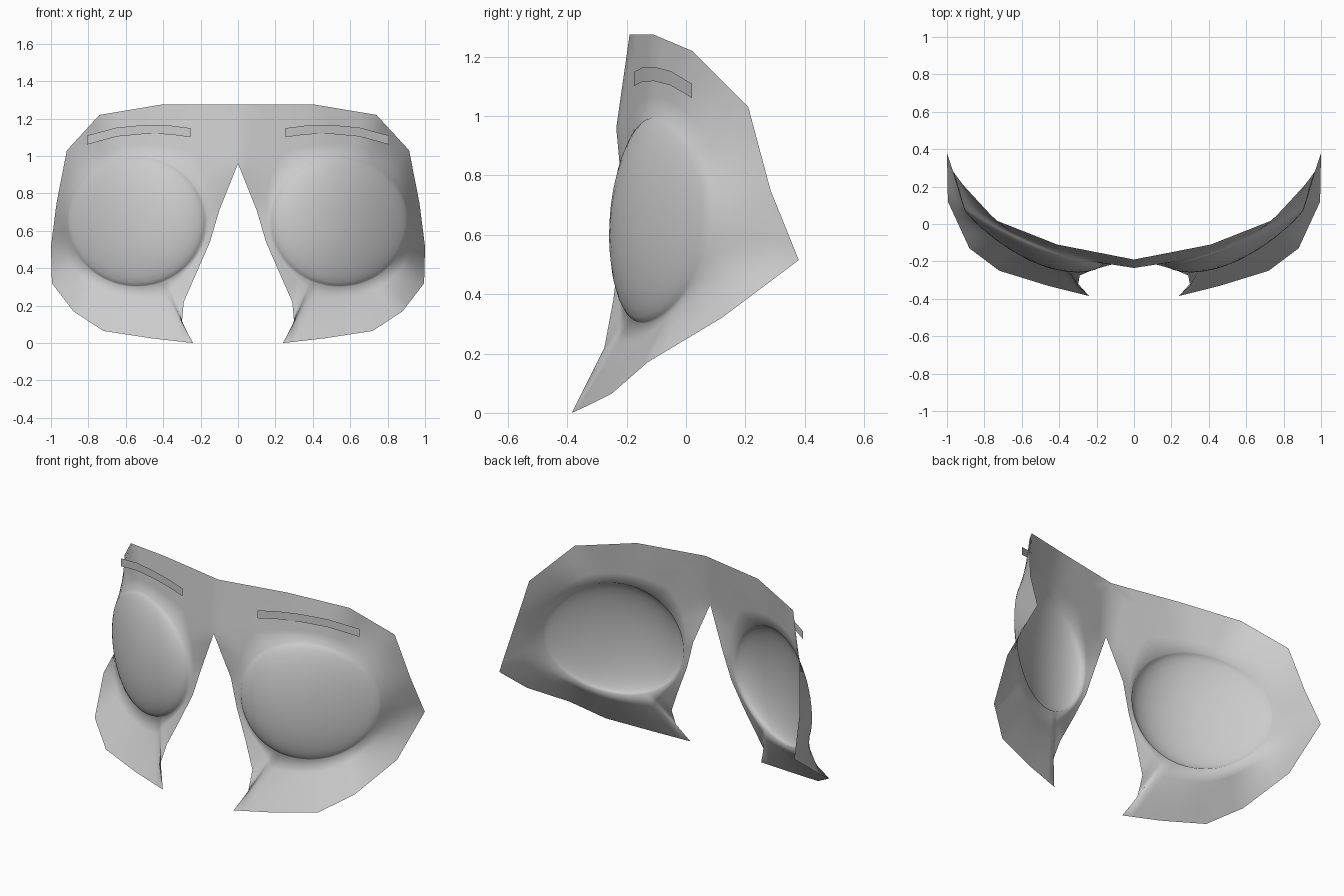
import bpy, bmesh, math
from mathutils import Vector

if "Cube" in bpy.data.objects:
    bpy.data.objects.remove(bpy.data.objects["Cube"])

# outer edge of the right half (x, y, z), running from top centre round to the nose notch
OUTLINE = [(0, -.19, 1.275), (.41, -.11, 1.275), (.74, .02, 1.22), (.915, .21, 1.03),
           (.97, .285, .75), (1, .38, .515), (.995, .12, .32), (.88, -.13, .17),
           (.72, -.25, .065), (.46, -.33, .025), (.24, -.385, 0), (.30, -.33, .11),
           (.29, -.275, .22), (.22, -.245, .38), (.15, -.225, .54), (.10, -.212, .71),
           (0, -.235, .96)]
CX, CZ, RX, RZ = .54, .65, .37, .35      # eye dome centre and radii
SUB, FLANGE, DOME = 4, 4, 8


def base_y(x, z):
    return -.23 + .38 * x * x + .06 * (z - CZ)


def finish(name, bm):
    bmesh.ops.recalc_face_normals(bm, faces=bm.faces)
    if sum(f.normal.y * f.calc_area() for f in bm.faces) > 0:
        bmesh.ops.reverse_faces(bm, faces=bm.faces)
    me = bpy.data.meshes.new(name)
    bm.to_mesh(me)
    bm.free()
    me.shade_smooth()
    ob = bpy.data.objects.new(name, me)
    bpy.context.collection.objects.link(ob)
    m = ob.modifiers.new("mirror", 'MIRROR')
    m.use_clip = True
    m.merge_threshold = .001
    return ob


def dome_point(a, r):
    # bulges more towards the nose, fades out towards the temple
    x, z = CX + RX * r * math.cos(a), CZ + RZ * r * math.sin(a)
    h = .072 * (1 - .3 * r * math.cos(a)) * max(0, 1 - r * r) ** .62
    return Vector((x + .3 * h, base_y(x, z) - h, z))


# outline resampled, with a steadily turning, evened-out angle for each point
edge = []
for i, p in enumerate(OUTLINE):
    q = OUTLINE[(i + 1) % len(OUTLINE)]
    edge += [Vector(p).lerp(Vector(q), k / SUB) for k in range(SUB)]
n = len(edge)
angles = []
for p in edge:
    a = math.atan2((p.z - CZ) / RZ, (p.x - CX) / RX)
    while angles and a > angles[-1] + 1:
        a -= 2 * math.pi
    angles.append(a)
for _ in range(25):
    ext = [angles[-1] + 2 * math.pi] + angles + [angles[0] - 2 * math.pi]
    angles = [(ext[i] + 2 * ext[i + 1] + ext[i + 2]) / 4 for i in range(n)]

# mask shell: flange rings between outline and eye rim, then dome rings
bm = bmesh.new()
rings = []
for k in range(FLANGE):
    rings.append([bm.verts.new(p.lerp(dome_point(a, 1), k / FLANGE))
                  for p, a in zip(edge, angles)])
for k in range(DOME):
    r = math.cos(k / DOME * math.pi / 2)
    rings.append([bm.verts.new(dome_point(a, r)) for a in angles])
for A, B in zip(rings, rings[1:]):
    for i in range(n):
        j = (i + 1) % n
        bm.faces.new((A[i], A[j], B[j], B[i]))
tip = bm.verts.new(dome_point(0, 0))
for i in range(n):
    bm.faces.new((rings[-1][i], rings[-1][(i + 1) % n], tip))
finish("mask_shell", bm)

# brow strips standing just off the shell
BROW = [(.255, -.175, 1.125), (.37, -.148, 1.14), (.5, -.108, 1.142),
        (.65, -.052, 1.128), (.808, .02, 1.085)]
bm = bmesh.new()
pairs = [[bm.verts.new((x, y, z + s * .024)) for s in (-1, 1)] for x, y, z in BROW]
for a, b in zip(pairs, pairs[1:]):
    bm.faces.new((a[0], b[0], b[1], a[1]))
finish("brow_strip", bm)
